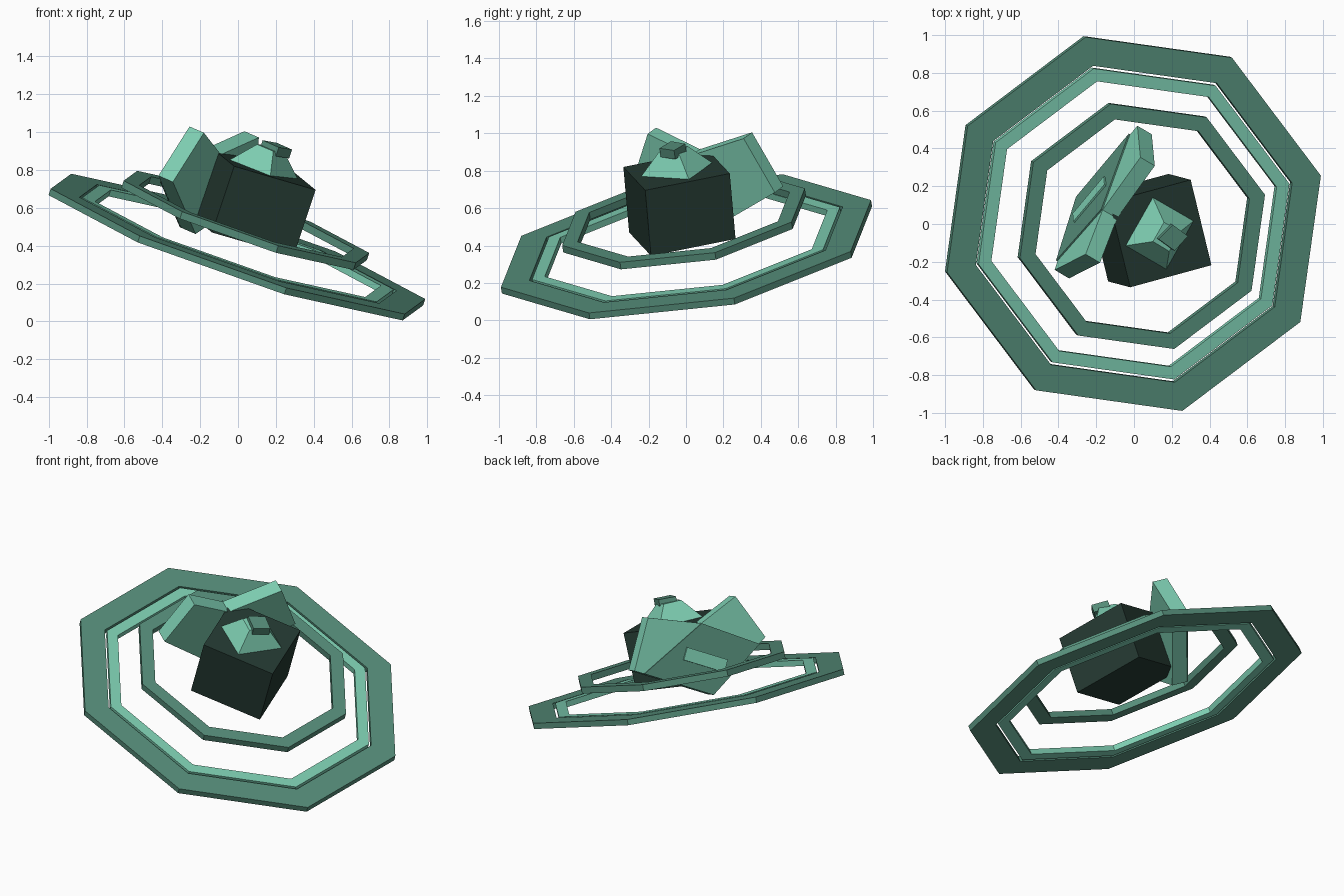
import bpy, bmesh
from math import sin, cos, radians
from mathutils import Vector as V

old = bpy.data.objects.get("Cube")
if old:
    bpy.data.objects.remove(old)


def material(name, rgb):
    m = bpy.data.materials.new(name)
    m.use_nodes = True
    m.diffuse_color = (*rgb, 1)
    m.node_tree.nodes["Principled BSDF"].inputs["Base Color"].default_value = (*rgb, 1)
    return m


MINT = material("pale mint", (0.205, 0.61, 0.44))
TEAL = material("muted teal", (0.093, 0.27, 0.195))
DARK = material("dark green", (0.018, 0.042, 0.032))

# Shared tilt: everything leans on this plane
SLOPE_X, SLOPE_Y = -0.333, 0.149
UP = V((-SLOPE_X, -SLOPE_Y, 1)).normalized()


def on_tilt(x, y, center):
    c = V(center)
    return c + V((x, y, SLOPE_X * x + SLOPE_Y * y))


def finish(name, bm, mat):
    bmesh.ops.recalc_face_normals(bm, faces=bm.faces)
    mesh = bpy.data.meshes.new(name)
    bm.to_mesh(mesh)
    bm.free()
    mesh.materials.append(mat)
    obj = bpy.data.objects.new(name, mesh)
    bpy.context.collection.objects.link(obj)
    return obj


def loft(name, bottom, top, mat):
    """Solid between two matching outlines."""
    bm = bmesh.new()
    lo = [bm.verts.new(p) for p in bottom]
    hi = [bm.verts.new(p) for p in top]
    bm.faces.new(lo)
    bm.faces.new(hi)
    n = len(lo)
    for i in range(n):
        j = (i + 1) % n
        bm.faces.new((lo[i], lo[j], hi[j], hi[i]))
    return finish(name, bm, mat)


def prism(name, outline, offset, mat):
    return loft(name, outline, [p + offset for p in outline], mat)


def octagon_ring(name, center, outer, inner, thick, mat):
    """Eight-sided flat band lying on the tilted plane."""
    bm = bmesh.new()
    sections = []
    for i in range(8):
        a = radians(14.5 + 45 * i)
        o = on_tilt(outer * cos(a), outer * sin(a), center)
        n = on_tilt(inner * cos(a), inner * sin(a), center)
        down = UP * -thick
        sections.append([bm.verts.new(p) for p in (o, n, n + down, o + down)])
    for i in range(8):
        a, b = sections[i], sections[(i + 1) % 8]
        for k in range(4):
            m = (k + 1) % 4
            bm.faces.new((a[k], a[m], b[m], b[k]))
    return finish(name, bm, mat)


# Brim rings
octagon_ring("outer_ring", (0, 0, 0.41), 1.022, 0.865, 0.036, TEAL)
octagon_ring("middle_ring", (0, 0, 0.412), 0.85, 0.78, 0.036, MINT)
octagon_ring("inner_ring", (0.045, -0.013, 0.553), 0.67, 0.585, 0.04, TEAL)

# Dark body block
corner = V((-0.02, -0.335, 0.82))
side, depth, drop = V((0.43, 0.117, -0.125)), V((-0.11, 0.452, 0.09)), V((-0.117, 0.031, -0.35))
prism("body_block", [corner, corner + side, corner + side + depth, corner + depth], drop, DARK)

# Tapered cap with a small block on its peak
cap_center = V((0.135, -0.05, 0.803))
cap_base = [on_tilt(x, y, cap_center) for x, y in
            ((-0.035, 0.19), (0.18, 0.066), (0.035, -0.195), (-0.18, -0.065))]
cap_top = [cap_center + UP * 0.12 + (p - cap_center) * 0.4 for p in cap_base]
loft("cap", cap_base, cap_top, MINT)

knob_base = [on_tilt(x, y, (0.195, -0.065, 0.885)) for x, y in
             ((-0.08, -0.008), (-0.005, 0.068), (0.075, 0.008), (0.005, -0.07))]
prism("cap_knob", knob_base, UP * 0.05, TEAL)

# Notched slab standing behind the body
low_tip, high_tip = V((-0.42, -0.243, 0.77)), V((-0.256, -0.16, 1.03))
notch = V((-0.166, 0.075, 0.915))
far_high, far_low = V((0.034, 0.353, 1.005)), V((0.018, 0.52, 0.716))
foot = V((-0.3, 0.14, 0.495))
slab_thickness = V((0.076, -0.045, -0.033))
prism("notched_slab", [low_tip, high_tip, notch, far_high, far_low, foot], slab_thickness, MINT)

# Thin dark panel and raised bar on the back of the slab
outward = -slab_thickness.normalized()
panel = [low_tip.lerp(foot, 0.12), notch, far_low.lerp(foot, 0.12), foot]
prism("back_panel", [p + outward * 0.001 for p in panel], outward * 0.008, TEAL)

along = (far_low - foot).normalized()
across = along.cross(outward)
middle = foot.lerp(notch, 0.48) + along * 0.02 + outward * 0.005
bar = [middle + along * a + across * b for a, b in
       ((-0.14, -0.04), (0.14, -0.04), (0.14, 0.04), (-0.14, 0.04))]
prism("back_bar", bar, outward * 0.016, MINT)
